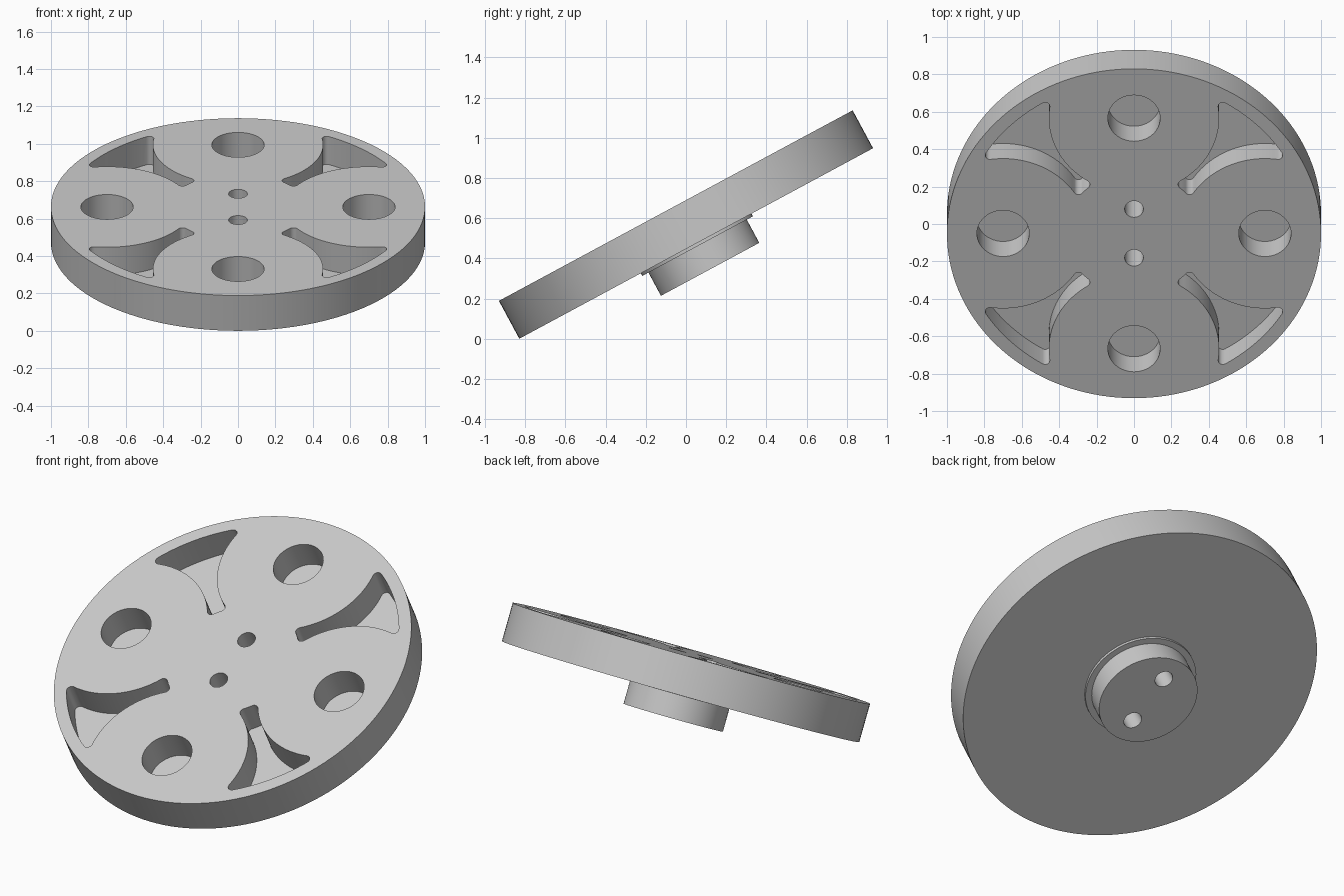
import bpy, bmesh, math
from mathutils import Vector, Matrix

if "Cube" in bpy.data.objects:
    bpy.data.objects.remove(bpy.data.objects["Cube"], do_unlink=True)

TILT = math.radians(28.3)
HALF = 0.107            # half the thickness of the wheel
FLOOR = HALF - 0.17     # floor of the blind recesses
LIFT = math.sin(TILT) + HALF * math.cos(TILT)
HOLE_RING = 0.7         # distance of the round recesses from the axis

grey = bpy.data.materials.new("plain grey")
grey.use_nodes = True
grey.diffuse_color = (0.58, 0.58, 0.58, 1)
grey.node_tree.nodes["Principled BSDF"].inputs["Base Color"].default_value = grey.diffuse_color


def prism(name, outline, low, high):
    """Extrude a flat outline between two heights."""
    bm = bmesh.new()
    face = bm.faces.new([bm.verts.new((p[0], p[1], low)) for p in outline])
    top = bmesh.ops.extrude_face_region(bm, geom=[face])["geom"]
    moved = [v for v in top if isinstance(v, bmesh.types.BMVert)]
    bmesh.ops.translate(bm, verts=moved, vec=(0, 0, high - low))
    bmesh.ops.recalc_face_normals(bm, faces=bm.faces)
    mesh = bpy.data.meshes.new(name)
    bm.to_mesh(mesh)
    bm.free()
    mesh.materials.append(grey)
    obj = bpy.data.objects.new(name, mesh)
    bpy.context.collection.objects.link(obj)
    return obj


def arc(centre, radius, start, end, steps):
    """Points on the shorter arc from one direction to another."""
    a = math.atan2(start.y, start.x)
    turn = (math.atan2(end.y, end.x) - a + math.pi) % math.tau - math.pi
    return [centre + radius * Vector((math.cos(a + turn * i / steps), math.sin(a + turn * i / steps)))
            for i in range(steps + 1)]


def polar(radius, angle):
    return Vector((radius * math.cos(angle), radius * math.sin(angle)))


def circle(radius, centre=(0, 0), steps=48):
    return [Vector(centre) + polar(radius, math.tau * i / steps) for i in range(steps)]


def flared_outline(inner=0.37, outer=0.93, side=0.455, fillet=0.025):
    """Flared slot along +x, its sides concentric with the neighbouring round recesses."""
    hole = polar(HOLE_RING, math.pi / 4)

    def corner(r):
        cosine = (r * r + HOLE_RING ** 2 - (side + fillet) ** 2) / (2 * HOLE_RING * r)
        return polar(r, math.pi / 4 - math.acos(cosine))

    near, far = corner(inner + fillet), corner(outer - fillet)
    axis, origin = Vector((1, 0)), Vector((0, 0))
    half = arc(origin, inner, axis, near, 4)
    half += arc(near, fillet, -near, hole - near, 6)[1:]
    half += arc(hole, side, near - hole, far - hole, 24)[1:]
    half += arc(far, fillet, hole - far, far, 6)[1:]
    half += arc(origin, outer, far, axis, 10)[1:]
    return half + [Vector((p.x, -p.y)) for p in half[-2:0:-1]]


def cut(target, cutters):
    for cutter in cutters:
        mod = target.modifiers.new("cut", 'BOOLEAN')
        mod.operation, mod.solver, mod.object = 'DIFFERENCE', 'EXACT', cutter
    bpy.context.view_layer.update()
    result = bpy.data.meshes.new_from_object(target.evaluated_get(bpy.context.evaluated_depsgraph_get()))
    target.modifiers.clear()
    target.data = result


# Solid parts
wheel = prism("wheel_disc", circle(1, steps=144), -HALF, HALF)
flange = prism("hub_flange", circle(0.313, steps=96), -0.122, -HALF)
hub = prism("hub_boss", circle(0.278, steps=96), -0.253, -0.122)

# Blind recesses: round and flared, four of each
recesses = []
slot = flared_outline()
for i in range(4):
    angle = i * math.pi / 2
    recesses.append(prism("round_cutter", circle(0.14, polar(HOLE_RING, angle)), FLOOR, 0.3))
    turn = Matrix.Rotation(angle + math.pi / 4, 2)
    recesses.append(prism("flared_cutter", [turn @ p for p in slot], FLOOR, 0.3))

# Pin holes running through wheel and hub
pins = [prism("pin_cutter", circle(0.05, (0, s * 0.148), 32), -0.4, 0.4) for s in (-1, 1)]

cut(wheel, recesses + pins)
cut(flange, pins)
cut(hub, pins)
for cutter in recesses + pins:
    bpy.data.objects.remove(cutter, do_unlink=True)

# Smooth curved walls, then tilt the whole assembly
bpy.ops.object.select_all(action='DESELECT')
for part in (wheel, flange, hub):
    part.matrix_world = Matrix.Translation((0, 0, LIFT)) @ Matrix.Rotation(TILT, 4, 'X')
    part.select_set(True)
bpy.context.view_layer.objects.active = wheel
bpy.ops.object.shade_smooth_by_angle(angle=math.radians(30))
